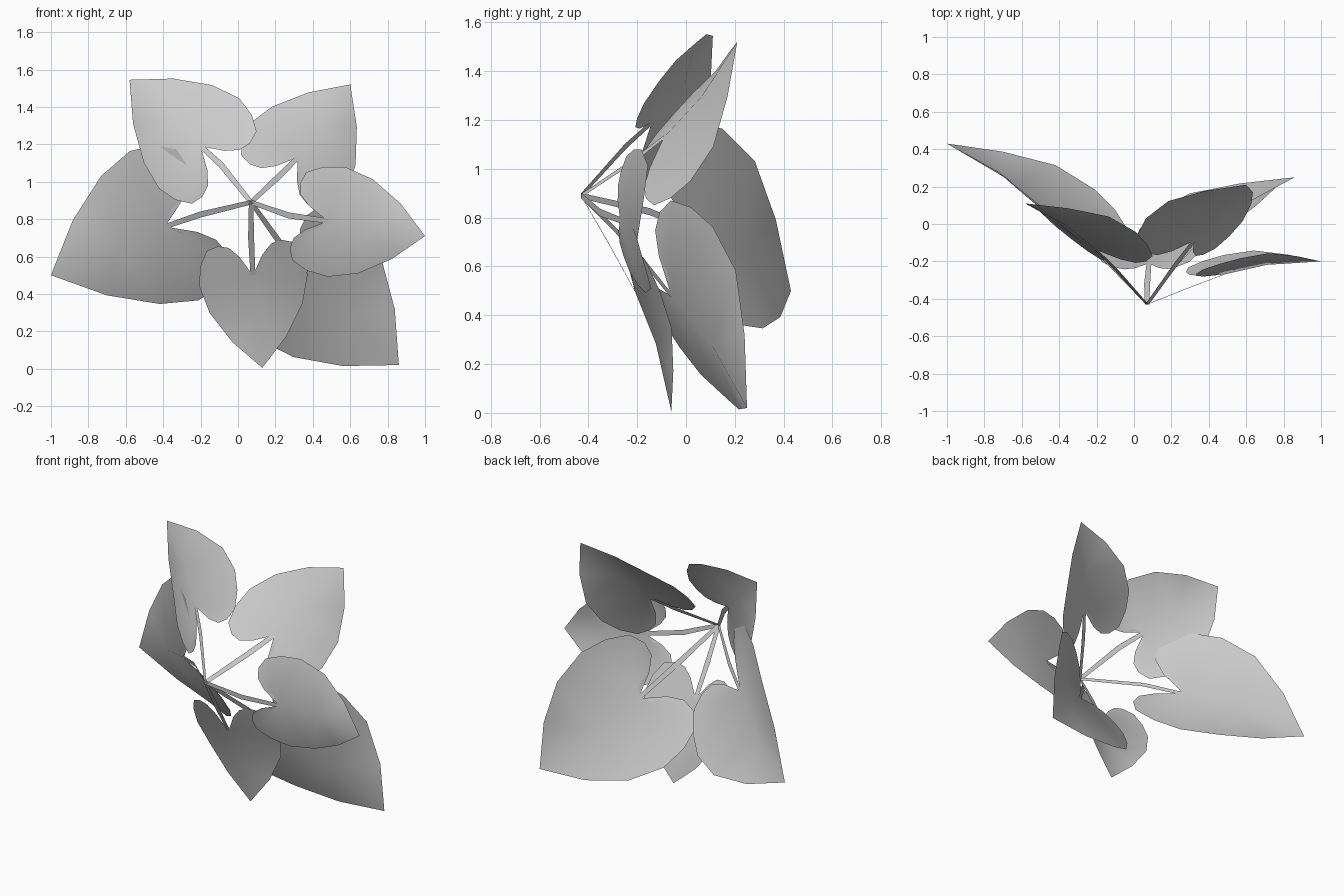
import bpy
import bmesh
from mathutils import Vector

cube = bpy.data.objects.get("Cube")
if cube:
    bpy.data.objects.remove(cube, do_unlink=True)

# One grey for the whole plant
grey = bpy.data.materials.new("plain_grey")
grey.use_nodes = True
GREY = (0.6, 0.6, 0.6, 1)
grey.diffuse_color = GREY
grey.node_tree.nodes["Principled BSDF"].inputs["Base Color"].default_value = GREY

HUB = Vector((0.07, -0.43, 0.89))
DROOP = 0.28
CURL = 0.1
# Half outline of a heart-shaped leaf: (along, across), in leaf lengths
OUTLINE = [(-.09, .09), (-.21, .12), (-.31, .22), (-.33, .33), (-.28, .45),
           (-.11, .53), (.11, .56), (.41, .48), (.72, .28)]


def finish(name, bm):
    """Turn a bmesh into a smooth grey object."""
    mesh = bpy.data.meshes.new(name)
    bm.normal_update()
    for face in bm.faces:
        face.smooth = True
    bm.to_mesh(mesh)
    bm.free()
    mesh.materials.append(grey)
    obj = bpy.data.objects.new(name, mesh)
    bpy.context.collection.objects.link(obj)


def frame(base, tip, side):
    """Length axis, width axis and front-facing normal of a leaf."""
    along = (tip - base).normalized()
    across = (side - along * side.dot(along)).normalized()
    normal = along.cross(across)
    if normal.y > 0:
        normal.negate()
    return along, across, normal


def leaf(name, base, tip, side):
    """Heart-shaped blade folded back along its midrib and curled lengthwise."""
    along, across, normal = frame(base, tip, side)
    size = (tip - base).length
    bm = bmesh.new()

    def vert(u, v):
        h = -DROOP * abs(v) - CURL * min(u, (1 - u) * .7)
        return bm.verts.new(base + size * (along * u + across * v + normal * h))

    root, rib, point = vert(0, 0), vert(.45, 0), vert(1, 0)
    for sign in (1, -1):
        edge = [vert(u, v * sign) for u, v in OUTLINE]
        tris = [(root, a, b) for a, b in zip(edge[:-1], edge[1:-1])]
        tris += [(root, edge[-2], rib), (rib, edge[-2], edge[-1]),
                 (rib, edge[-1], point)]
        for tri in tris:
            face = bm.faces.new(tri)
            face.normal_update()
            if face.normal.dot(normal) < 0:
                face.normal_flip()
    finish(name, bm)


def stem(name, base, tip, side, bend):
    """Flat ribbon stalk with one bend, from the hub to the leaf."""
    across = frame(base, tip, side)[1]
    bm = bmesh.new()
    rows = []
    for p, half in ((HUB, .012), (bend, .016), (base, .013)):
        rows.append([bm.verts.new(p + across * half * s) for s in (-1, 1)])
    for (a, b), (c, d) in zip(rows, rows[1:]):
        bm.faces.new((a, b, d, c))
    finish(name, bm)


# name: base, tip, width direction, stalk bend
LEAVES = {
    "upper_right": ((-.2, -.14, 1.19), (-.58, .11, 1.545), (.4, -.02, .48), (-.09, -.25, 1.09)),
    "lower_right": ((-.39, .01, .76), (-1, .43, .5), (-.39, -.03, .82), (-.2, -.15, .825)),
    "upper_left": ((.32, -.09, 1.13), (.6, .21, 1.52), (-.54, .04, .43), (.22, -.22, 1.03)),
    "lower_left": ((.38, -.06, .48), (.86, .25, .02), (.49, .04, .55), (.22, -.22, .68)),
    "middle_left": ((.48, -.27, .79), (1, -.2, .71), (.07, -.02, .6), (.27, -.35, .82)),
    "bottom": ((.08, -.21, .5), (.13, -.06, .005), (.6, 0, .08), (.07, -.32, .7)),
}
for name, data in LEAVES.items():
    base, tip, side, bend = (Vector(p) for p in data)
    leaf(name + "_leaf", base, tip, side)
    stem(name + "_stem", base, tip, side, bend)
